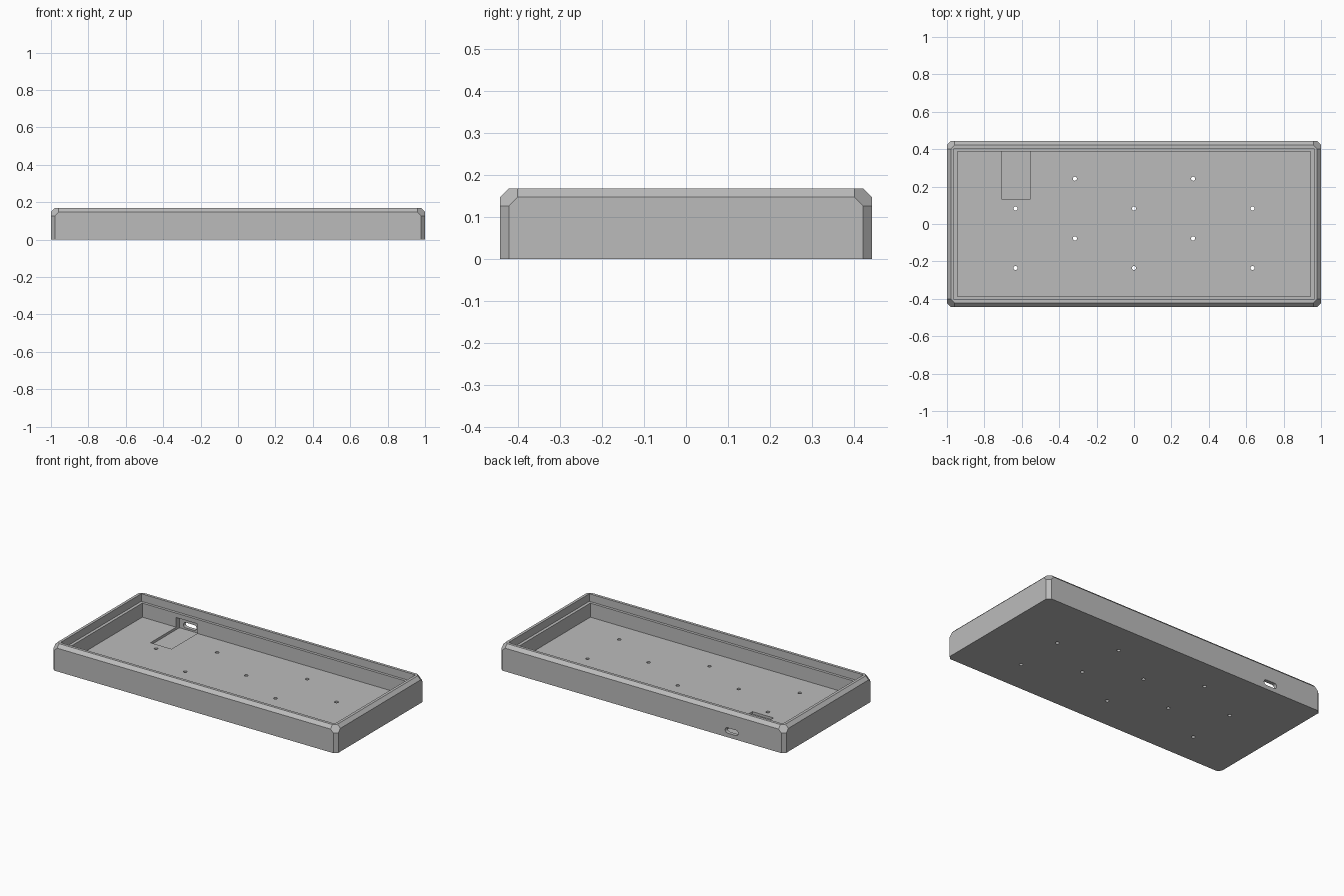
import bpy
import bmesh
import math
from mathutils import Matrix, Vector

if "Cube" in bpy.data.objects:
    bpy.data.objects.remove(bpy.data.objects["Cube"], do_unlink=True)

HALF_X, HALF_Y, HEIGHT = 1.0, 0.443, 0.168
C = 0.0205          # chamfer size
FLOOR = 0.031       # floor thickness
LEDGE = 0.12        # height of the step inside the rim

grey = bpy.data.materials.new("plain grey")
grey.use_nodes = True
grey.diffuse_color = (0.5, 0.5, 0.5, 1)
grey.node_tree.nodes["Principled BSDF"].inputs["Base Color"].default_value = (0.5, 0.5, 0.5, 1)


def make_object(name, bm):
    bmesh.ops.recalc_face_normals(bm, faces=bm.faces)
    mesh = bpy.data.meshes.new(name)
    bm.to_mesh(mesh)
    bm.free()
    mesh.materials.append(grey)
    obj = bpy.data.objects.new(name, mesh)
    bpy.context.collection.objects.link(obj)
    return obj


def box(name, low, high):
    low, high = Vector(low), Vector(high)
    bm = bmesh.new()
    bmesh.ops.create_cube(bm, size=1)
    bmesh.ops.scale(bm, vec=high - low, verts=bm.verts)
    bmesh.ops.translate(bm, vec=(low + high) / 2, verts=bm.verts)
    return make_object(name, bm)


# Case body: convex block with chamfered edges and hexagonal corner facets
bm = bmesh.new()
corner = [(0, 1, HEIGHT - 2 * C), (0, 2, HEIGHT - C), (1, 2, HEIGHT), (0, 1, 0)]
corner += [(b, a, z) for a, b, z in corner]
for sx in (-1, 1):
    for sy in (-1, 1):
        for a, b, z in corner:
            bm.verts.new((sx * (HALF_X - a * C), sy * (HALF_Y - b * C), z))
bmesh.ops.convex_hull(bm, input=bm.verts)
bmesh.ops.dissolve_limit(bm, angle_limit=math.radians(1), verts=bm.verts, edges=bm.edges)
case = make_object("case", bm)

# Stepped cavity
cutters = [
    box("rim_opening_cutter", (-0.962, -0.405, LEDGE), (0.962, 0.405, 0.3)),
    box("cavity_cutter", (-0.943, -0.388, FLOOR), (0.943, 0.388, 0.15)),
    # Pocket in the floor and back wall for the connector
    box("connector_pocket_cutter", (-0.705, 0.13, 0.0155), (-0.557, 0.42, 0.092)),
]

# Rounded port slot through the back wall
PORT_X, PORT_Z, PORT_W, PORT_R = -0.631, 0.043, 0.092, 0.017
bm = bmesh.new()
outline = []
for side in (1, -1):
    for i in range(13):
        angle = math.pi * (i / 12 - 0.5) + (0 if side == 1 else math.pi)
        x = PORT_X + side * (PORT_W / 2 - PORT_R) + PORT_R * math.cos(angle)
        outline.append(bm.verts.new((x, 0.4, PORT_Z + PORT_R * math.sin(angle))))
face = bm.faces.new(outline)
extruded = bmesh.ops.extrude_face_region(bm, geom=[face])["geom"]
bmesh.ops.translate(bm, vec=(0, 0.1, 0),
                    verts=[v for v in extruded if isinstance(v, bmesh.types.BMVert)])
cutters.append(make_object("port_slot_cutter", bm))

# Screw holes through the floor in staggered columns
holes = [(x, y) for x in (-0.633, 0, 0.633) for y in (-0.235, 0.083)]
holes += [(x, y) for x in (-0.316, 0.316) for y in (-0.077, 0.242)]
bm = bmesh.new()
for x, y in holes:
    bmesh.ops.create_cone(bm, cap_ends=True, segments=24, radius1=0.011, radius2=0.011,
                          depth=0.16, matrix=Matrix.Translation((x, y, 0)))
cutters.append(make_object("screw_hole_cutter", bm))

# Cut everything out of the case, then drop the cutters
bpy.context.view_layer.objects.active = case
case.select_set(True)
for cutter in cutters:
    cutter.hide_render = True
    mod = case.modifiers.new(cutter.name, "BOOLEAN")
    mod.operation = "DIFFERENCE"
    mod.solver = "EXACT"
    mod.object = cutter
    bpy.ops.object.modifier_apply(modifier=mod.name)
    bpy.data.objects.remove(cutter, do_unlink=True)

bpy.ops.object.shade_smooth_by_angle(angle=math.radians(20))
